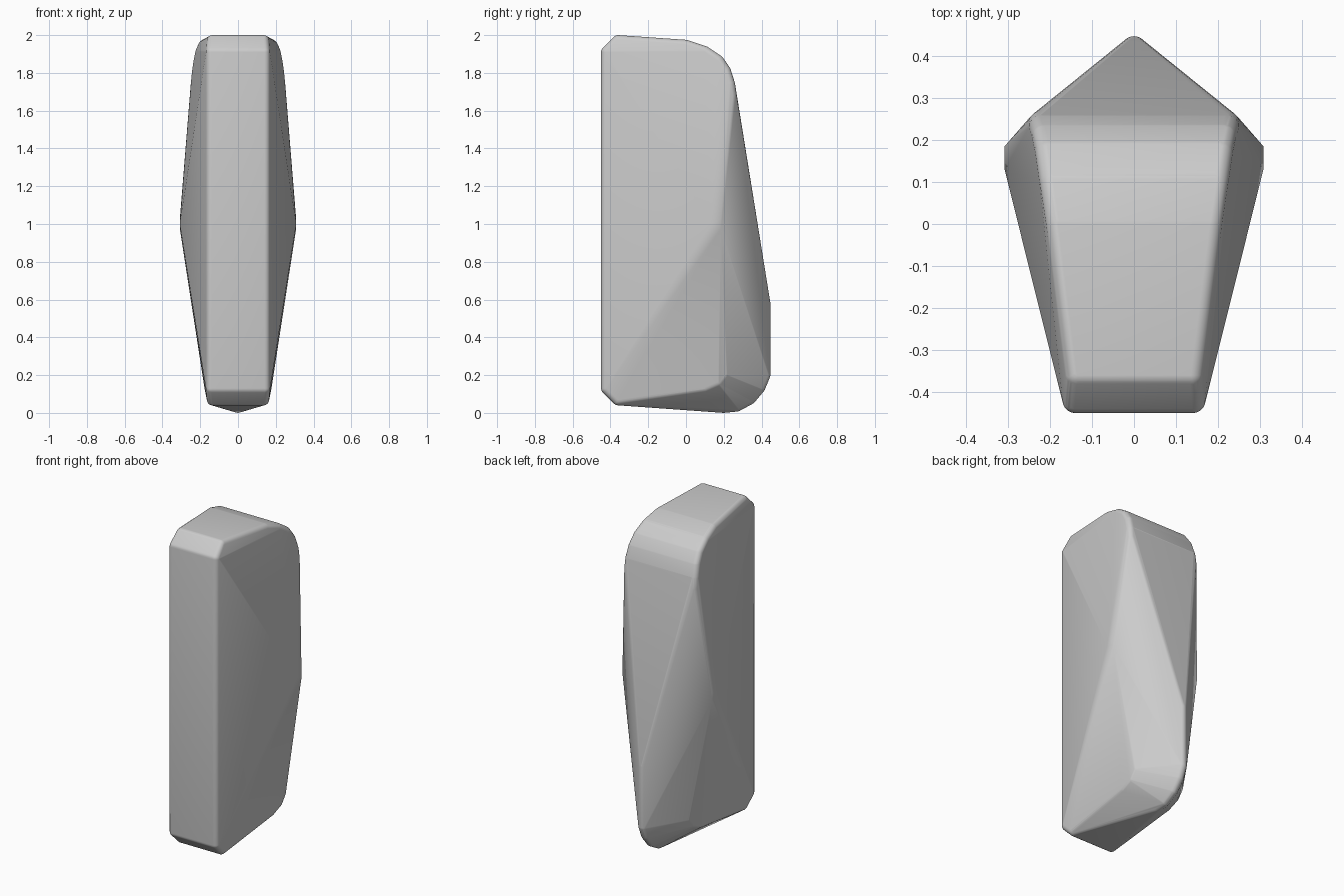
import bpy, bmesh
from mathutils import Vector

if "Cube" in bpy.data.objects:
    bpy.data.objects.remove(bpy.data.objects["Cube"])

# Rounded faceted boulder: a convex skin stretched over small corner balls
R = 0.03
corners = [
    # front face and its top / bottom chamfers
    (0.14, -0.42, 0.13), (0.14, -0.42, 1.91),
    (0.135, -0.36, 0.07), (0.135, -0.36, 1.97),
    # rounded top shoulder, widening to the back
    (0.18, 0.0, 1.945), (0.195, 0.1, 1.912), (0.205, 0.17, 1.865),
    (0.213, 0.208, 1.81), (0.22, 0.23, 1.74), (0.222, 0.238, 1.68),
    # lower back corner
    (0.148, 0.1, 0.135), (0.15, 0.17, 0.165), (0.15, 0.205, 0.21), (0.152, 0.212, 0.29),
    # back ridge and keel
    (0, 0.417, 0.58), (0, 0.417, 0.2), (0, 0.39, 0.135),
    (0, 0.34, 0.075), (0, 0.27, 0.037), (0, 0.2, 0.03),
]
# crisp side peaks
peaks = [(0.308, 0.13, 1.0), (0.308, 0.185, 0.975), (0.308, 0.185, 1.025)]

# ball directions used to round every corner
ball = bmesh.new()
bmesh.ops.create_icosphere(ball, subdivisions=3, radius=R)
offsets = [v.co.copy() for v in ball.verts]
ball.free()

bm = bmesh.new()
for side in (1, -1):
    for x, y, z in corners:
        if x == 0 and side < 0:
            continue
        for o in offsets:
            bm.verts.new(Vector((x * side, y, z)) + o)
    for x, y, z in peaks:
        bm.verts.new((x * side, y, z))

# wrap the skin and drop everything inside it
bmesh.ops.convex_hull(bm, input=bm.verts[:])
bmesh.ops.delete(bm, geom=[v for v in bm.verts if not v.link_faces], context='VERTS')
bmesh.ops.recalc_face_normals(bm, faces=bm.faces[:])

mesh = bpy.data.meshes.new("boulder")
bm.to_mesh(mesh)
bm.free()
boulder = bpy.data.objects.new("boulder", mesh)
bpy.context.collection.objects.link(boulder)

# soft shading on the rounded edges
bpy.context.view_layer.objects.active = boulder
boulder.select_set(True)
bpy.ops.object.shade_smooth_by_angle(angle=0.5)
